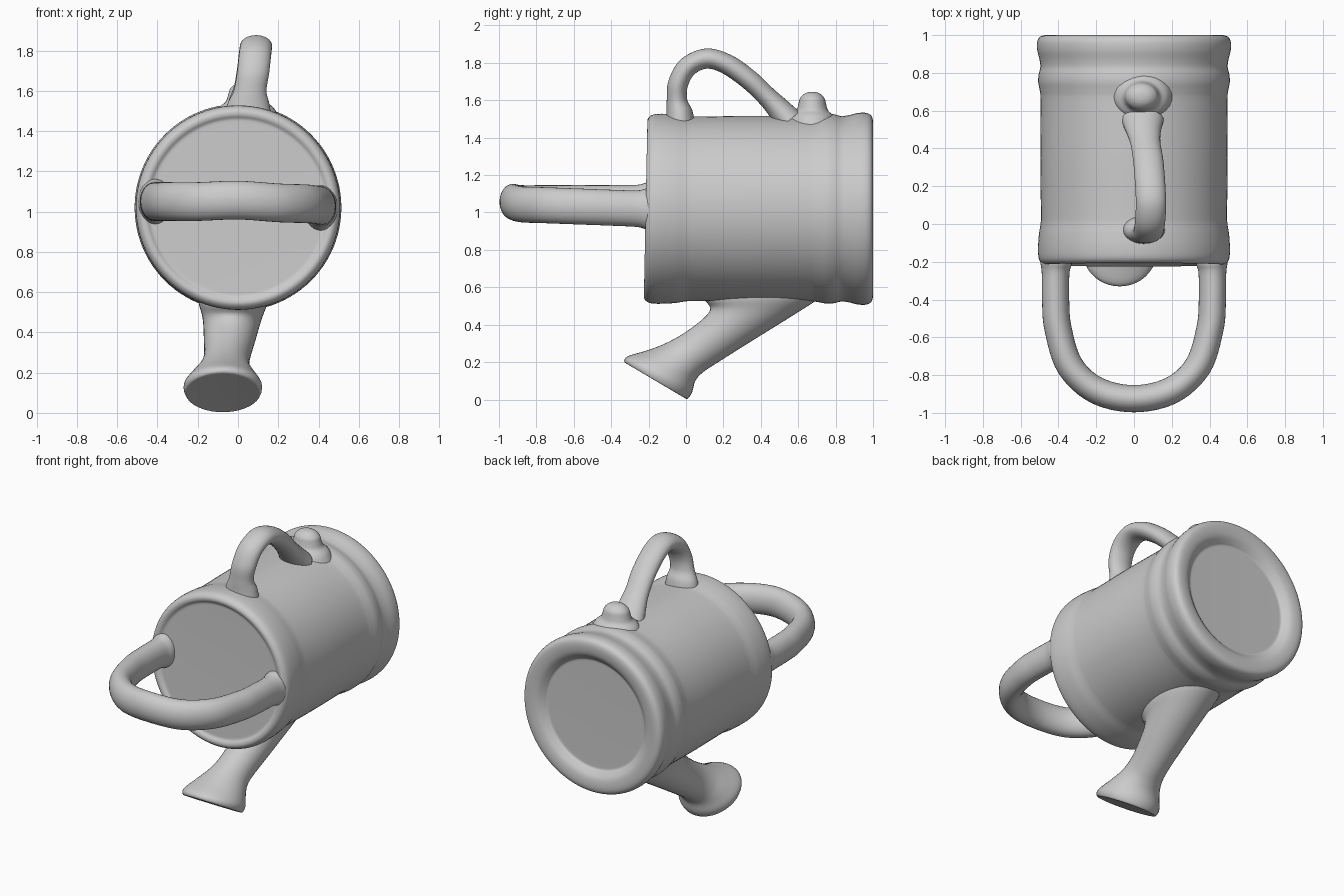
import bpy, bmesh, math
from mathutils import Vector as V

if "Cube" in bpy.data.objects:
    bpy.data.objects.remove(bpy.data.objects["Cube"])

CZ = 1.02  # height of the can's axis


def spline(p, t):
    """Catmull-Rom point on a list of vectors, t in 0..len-1."""
    i = min(int(t), len(p) - 2)
    f = t - i
    b, c = p[i], p[i + 1]
    a = p[i - 1] if i else b
    d = p[i + 2] if i + 2 < len(p) else c
    return 0.5 * (2 * b + (c - a) * f + (2 * a - 5 * b + 4 * c - d) * f * f
                  + (3 * b - a - 3 * c + d) * f ** 3)


def loft(name, stations, sides=32, sub=4):
    """Skin through elliptical rings (centre, half axis a, half axis b), ends capped."""
    bm = bmesh.new()
    cols = [[s[k] for s in stations] for k in range(3)]
    rings = []
    for j in range((len(stations) - 1) * sub + 1):
        c, a, b = (spline(col, j / sub) for col in cols)
        angles = [2 * math.pi * k / sides for k in range(sides)]
        rings.append([bm.verts.new(c + a * math.cos(w) + b * math.sin(w)) for w in angles])
    for r, s in zip(rings, rings[1:]):
        for k in range(sides):
            n = (k + 1) % sides
            bm.faces.new((r[k], r[n], s[n], s[k]))
    bm.faces.new(rings[0])
    bm.faces.new(rings[-1])
    bmesh.ops.recalc_face_normals(bm, faces=bm.faces)
    mesh = bpy.data.meshes.new(name)
    bm.to_mesh(mesh)
    bm.free()
    ob = bpy.data.objects.new(name, mesh)
    bpy.context.collection.objects.link(ob)
    bpy.ops.object.select_all(action='DESELECT')
    ob.select_set(True)
    bpy.context.view_layer.objects.active = ob
    bpy.ops.object.shade_smooth_by_angle(angle=math.radians(40))
    return ob


def tube(name, path, side, thick, wide):
    """Bent handle: path of (x, y, z, scale); 'side' is the direction across its plane."""
    pts = [V(p[:3]) for p in path]
    stations = []
    for i, p in enumerate(pts):
        tan = pts[min(i + 1, len(pts) - 1)] - pts[max(i - 1, 0)]
        normal = tan.cross(side).normalized()
        s = path[i][3]
        stations.append((p, normal * thick * s, side * wide * s))
    return loft(name, stations, 32, 6)


# Can body: (y, radius) profile with rims, bands and recessed ends
profile = [(-.20, .42), (-.202, .44), (-.214, .46), (-.213, .482), (-.19, .502),
           (-.14, .508), (-.06, .504), (.0, .495), (.06, .493), (.35, .496),
           (.64, .494), (.70, .498), (.75, .507), (.79, .505), (.83, .496),
           (.87, .500), (.92, .512), (.965, .512), (.992, .496), (1.0, .46),
           (.992, .41), (.968, .375), (.955, .36), (.953, .34)]
body = loft("can_body", [(V((0, y, CZ)), V((r, 0, 0)), V((0, 0, r))) for y, r in profile], 96)
for v in body.data.vertices:  # front end leans slightly
    if v.co.y < -.1:
        v.co.y += .02 * (v.co.z - CZ)

# Horizontal loop handle at the front, drawn as one half and mirrored
half = [(.41, -.12, 1.2), (.412, -.205, 1.16), (.415, -.26, 1.02), (.415, -.40, 1),
        (.403, -.55, 1), (.34, -.75, 1), (.20, -.88, 1)]
left = [(-x, y, 1.05, s) for x, y, s in half]
right = [(x, y, 1.015 + .03 * (-y - .12) / .8, s) for x, y, s in reversed(half)]
tube("front_loop_handle", left + [(0, -.925, 1.057, 1)] + right, V((0, 0, 1)), .072, .096)

# Arched carrying handle on top
arch = [(.05, -.03, 1.45, 1.5), (.052, -.035, 1.535, 1.3), (.06, -.048, 1.60, 1.02),
        (.075, -.042, 1.69, 1), (.085, .01, 1.78, 1), (.09, .11, 1.823, 1),
        (.085, .22, 1.792, 1), (.075, .34, 1.708, 1), (.06, .43, 1.622, 1),
        (.05, .49, 1.56, 1.15), (.045, .55, 1.49, 1.4)]
tube("top_handle", arch, V((1, 0, 0)), .054, .08)

# Small knob behind the arched handle
knob = [(1.46, .14), (1.515, .115), (1.545, .085), (1.58, .074), (1.61, .066),
        (1.633, .045), (1.643, .022), (1.645, .005)]
loft("knob", [(V((.04, .675, z)), V((r * 1.2, 0, 0)), V((0, r, 0))) for z, r in knob])

# Spout with flared rose: upper (y, z), lower (y, z), centre x, half width
spout = [(-.305, .185, -.015, .014, -.075, .17), (-.33, .203, .008, .004, -.075, .187),
         (-.31, .232, .033, .04, -.075, .194), (-.20, .265, .05, .10, -.072, .16),
         (-.10, .305, .09, .145, -.066, .126), (.0, .362, .16, .192, -.055, .115),
         (.10, .44, .35, .312, -.04, .13), (.13, .49, .58, .455, -.028, .148),
         (.10, .54, .72, .55, -.025, .17), (.12, .62, .74, .62, -.025, .17)]
stations = []
for y0, z0, y1, z1, x, w in spout:
    top, low = V((x, y0, z0)), V((x, y1, z1))
    stations.append(((top + low) / 2, (top - low) / 2, V((w, 0, 0))))
loft("spout", stations, 40)
